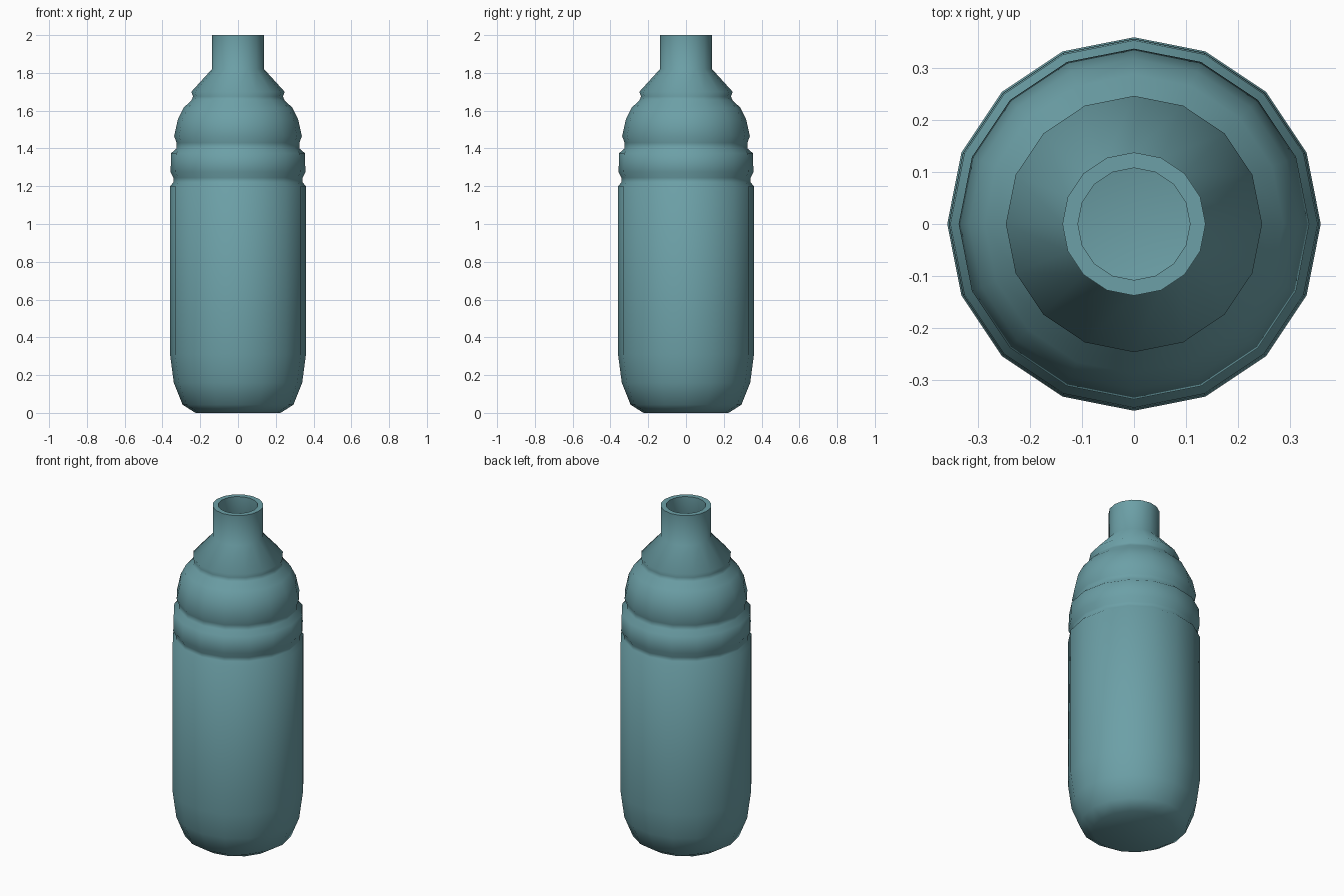
import bpy, bmesh, math

if "Cube" in bpy.data.objects:
    bpy.data.objects.remove(bpy.data.objects["Cube"])

SIDES = 16
WALL = 0.03

# outer profile (radius, height), from base to rim
outer = [(0.225, 0), (0.293, 0.043), (0.34, 0.16), (0.36, 0.31), (0.36, 1.20),
         (0.342, 1.22), (0.342, 1.245), (0.357, 1.275), (0.354, 1.375),
         (0.325, 1.40), (0.325, 1.43), (0.338, 1.465), (0.318, 1.555),
         (0.288, 1.615), (0.247, 1.655), (0.238, 1.675), (0.247, 1.70),
         (0.138, 1.82), (0.138, 2.0)]
# inner wall, from rim down to the inside floor
inner = [(0.108, 2.0), (0.108, 1.81), (0.208, 1.69), (0.208, 1.65), (0.29, 1.55),
         (0.295, 1.40), (0.31, 1.24), (0.33, 1.19), (0.33, 0.31), (0.31, 0.17),
         (0.275, 0.068), (0.215, WALL)]

# lathe the closed wall profile
bm = bmesh.new()
rings = []
for r, z in outer + inner:
    rings.append([bm.verts.new((r * math.cos(2 * math.pi * i / SIDES),
                                r * math.sin(2 * math.pi * i / SIDES), z))
                  for i in range(SIDES)])
for a, b in zip(rings, rings[1:]):
    for i in range(SIDES):
        j = (i + 1) % SIDES
        bm.faces.new((a[i], a[j], b[j], b[i]))
# outside base and inside floor
bm.faces.new(rings[0][::-1])
bm.faces.new(rings[-1])
bmesh.ops.recalc_face_normals(bm, faces=bm.faces)
mesh = bpy.data.meshes.new("bottle")
bm.to_mesh(mesh)
bm.free()

bottle = bpy.data.objects.new("bottle", mesh)
bpy.context.collection.objects.link(bottle)
mat = bpy.data.materials.new("muted teal")
mat.diffuse_color = (0.15, 0.35, 0.385, 1)
mat.use_nodes = True
mat.node_tree.nodes["Principled BSDF"].inputs["Base Color"].default_value = mat.diffuse_color
mesh.materials.append(mat)

# smooth sides, crisp rim
bpy.context.view_layer.objects.active = bottle
bottle.select_set(True)
bpy.ops.object.shade_smooth_by_angle(angle=math.radians(62))
